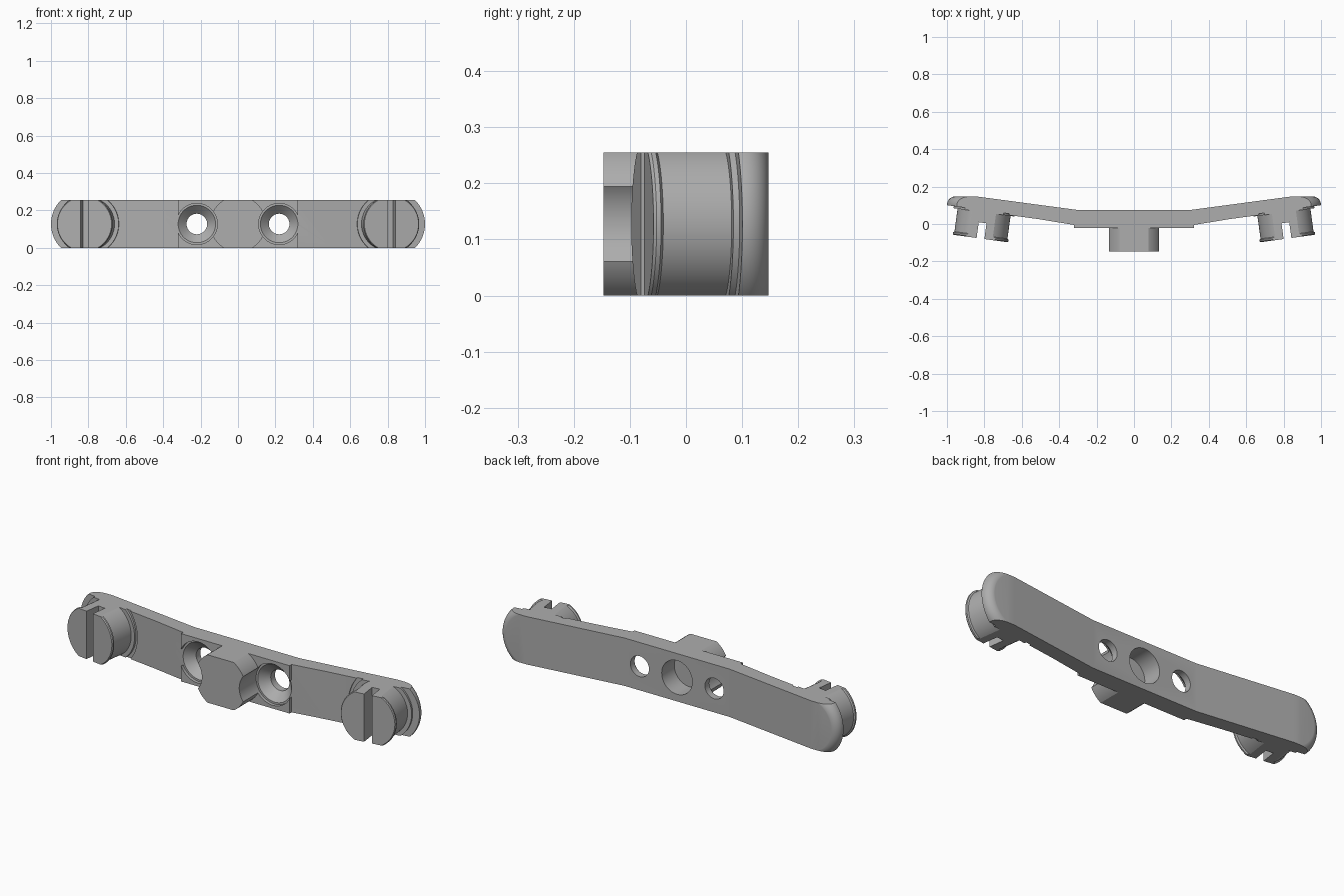
import bpy, bmesh, math
from mathutils import Matrix, Vector

cube = bpy.data.objects.get("Cube")
if cube:
    bpy.data.objects.remove(cube, do_unlink=True)

H = 0.255            # bar height
MID = H / 2
TILT = math.radians(7.8)

grey = bpy.data.materials.new("plain grey")
grey.use_nodes = True
grey.diffuse_color = (0.42, 0.42, 0.42, 1)
grey.node_tree.nodes["Principled BSDF"].inputs["Base Color"].default_value = (0.42, 0.42, 0.42, 1)


def loft(name, rings, matrix=Matrix()):
    """Closed solid through rings that have equal point counts."""
    bm = bmesh.new()
    loops = [[bm.verts.new(matrix @ Vector(p)) for p in ring] for ring in rings]
    n = len(loops[0])
    for a, b in zip(loops, loops[1:]):
        for i in range(n):
            j = (i + 1) % n
            bm.faces.new((a[i], a[j], b[j], b[i]))
    bm.faces.new(loops[0])
    bm.faces.new(loops[-1])
    bmesh.ops.recalc_face_normals(bm, faces=bm.faces)
    mesh = bpy.data.meshes.new(name)
    bm.to_mesh(mesh)
    bm.free()
    mesh.materials.append(grey)
    obj = bpy.data.objects.new(name, mesh)
    bpy.context.collection.objects.link(obj)
    return obj


def lathe(name, profile, matrix, sides=72):
    """Solid of revolution about the local y axis from (radius, y) pairs."""
    turn = [2 * math.pi * i / sides for i in range(sides)]
    return loft(name, [[(r * math.cos(t), y, r * math.sin(t)) for t in turn]
                       for r, y in profile], matrix)


def box(name, x, y, z, matrix=Matrix()):
    return loft(name, [[(x[0], y[0], h), (x[1], y[0], h), (x[1], y[1], h), (x[0], y[1], h)]
                       for h in z], matrix)


def combine(obj, tool, operation):
    """Apply a boolean and discard the helper."""
    tool.hide_render = True
    mod = obj.modifiers.new("cut", 'BOOLEAN')
    mod.operation, mod.object, mod.solver = operation, tool, 'EXACT'
    bpy.context.view_layer.objects.active = obj
    bpy.ops.object.modifier_apply(modifier=mod.name)
    bpy.data.objects.remove(tool, do_unlink=True)


def at(x, y, angle=0):
    return Matrix.Translation((x, y, MID)) @ Matrix.Rotation(angle, 4, 'Z')


# Bent bar with a raised middle plate
back = [(0.31, 0.076), (0.84, 0.147), (1.02, 0.147)]
front = [(1.02, 0.095), (0.62, 0.041), (0.51, 0.026), (0.32, -0.005), (0.32, -0.022)]
half = back + front
outline = half + [(-x, y) for x, y in reversed(half)]
bar = loft("bent_bar", [[(x, y, z) for x, y in outline] for z in (0, H)])

# Round the bar ends and their back edges
def stadium(radius, y):
    arc = [math.pi * (i / 32 - 0.5) for i in range(33)]
    right = [(0.82 + radius * math.cos(t), y, MID + radius * math.sin(t)) for t in arc]
    left = [(-x, y, z) for x, y, z in reversed(right)]
    return right + left

fillet = [math.pi / 2 * i / 8 for i in range(9)]
layers = [stadium(0.18, -0.3)]
layers += [stadium(0.135 + 0.045 * math.cos(t), 0.1025 + 0.045 * math.sin(t)) for t in fillet]
combine(bar, loft("end_rounding", layers), 'INTERSECT')

# Round seats for the split pegs
for s in (1, -1):
    seat = lathe("seat_cutter", [(0.2, -0.2), (0.2, 0)], at(s * 0.82, 0.076, s * TILT))
    combine(bar, seat, 'DIFFERENCE')

# Middle boss, trimmed flush with the bar
boss = lathe("middle_boss", [(0.149, -0.147), (0.149, 0.03)], at(0, 0))
combine(boss, box("trim", (-0.5, 0.5), (-0.3, 0.3), (0, H)), 'INTERSECT')
combine(bar, boss, 'UNION')

# Countersunk screw holes and the blind hole in the back
for s in (1, -1):
    hole = lathe("screw_cutter", [(0.11, -0.3), (0.11, -0.005), (0.1, -0.005),
                                  (0.055, 0.04), (0.055, 0.2)], at(s * 0.22, 0))
    combine(bar, hole, 'DIFFERENCE')
combine(bar, lathe("blind_cutter", [(0.09, -0.03), (0.09, 0.2)], at(0, 0)), 'DIFFERENCE')
parts = [bar]

# Split pegs with a thin foot and a lipped tip
for s, side in ((1, "left"), (-1, "right")):
    frame = at(s * 0.80, 0.074, s * TILT)
    peg = lathe(side + "_split_peg", [(0.165, 0.02), (0.165, -0.012), (0.143, -0.012),
                                      (0.143, -0.135), (0.15, -0.14), (0.15, -0.148),
                                      (0.146, -0.153)], frame)
    slot = box("slot_cutter", (-0.021, 0.021), (-0.3, -0.068), (-0.3, 0.3), frame)
    combine(peg, slot, 'DIFFERENCE')
    combine(peg, box("trim", (-1.5, 1.5), (-0.5, 0.5), (0, H)), 'INTERSECT')
    parts.append(peg)

# Smooth the curved walls, keep the edges crisp
bpy.ops.object.select_all(action='DESELECT')
for obj in parts:
    obj.select_set(True)
bpy.context.view_layer.objects.active = bar
bpy.ops.object.shade_smooth_by_angle(angle=math.radians(25))
